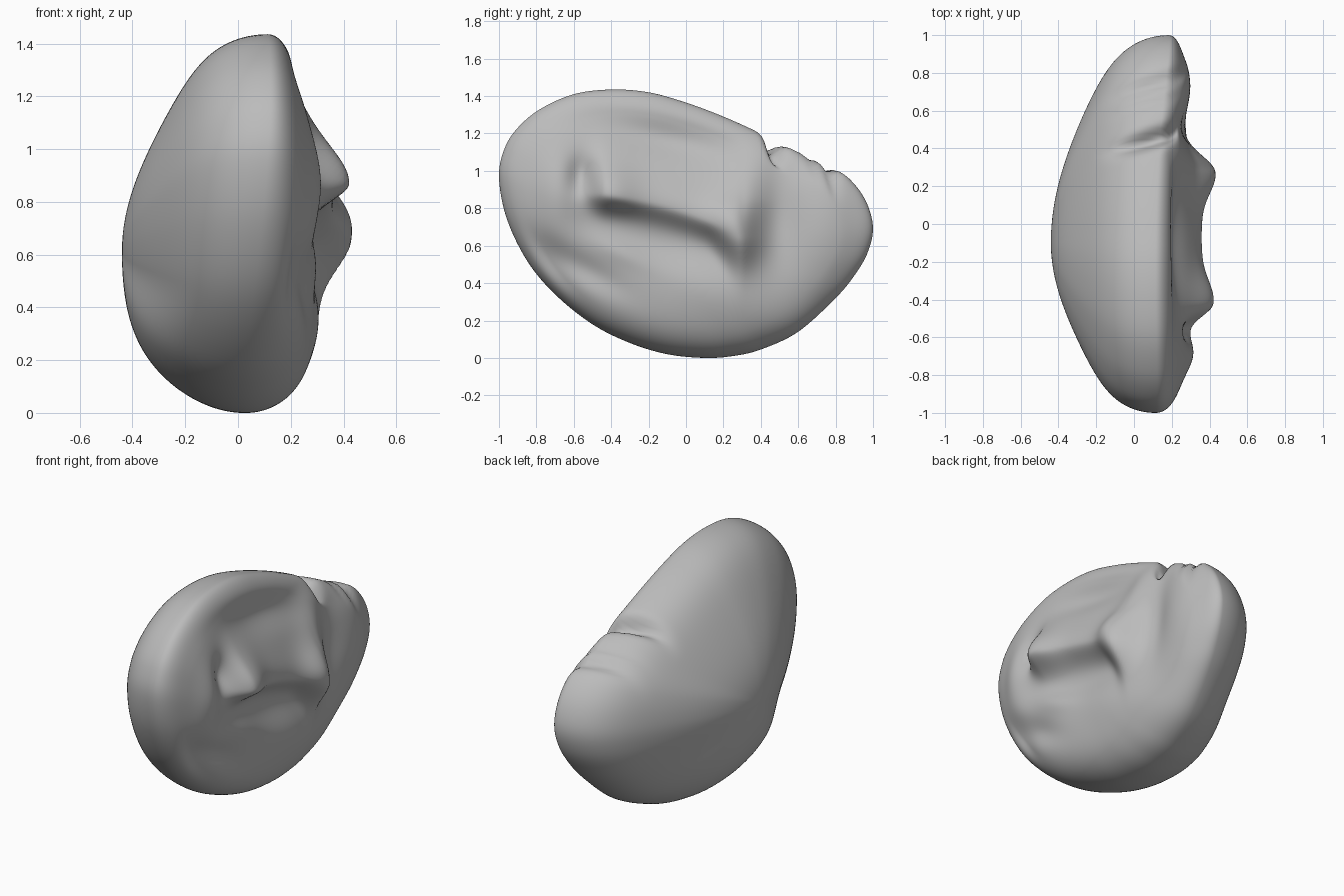
import bpy, bmesh, math
from mathutils import Vector

cube = bpy.data.objects.get("Cube")
if cube:
    bpy.data.objects.remove(cube)

CENTRE = Vector((-0.1, 0.61))
# Side outline of the shell as (y, z), without the creases
OUTLINE = [(-1, .97), (-.97, 1.12), (-.9, 1.23), (-.78, 1.33), (-.6, 1.41), (-.4, 1.435),
           (-.2, 1.42), (0, 1.365), (.2, 1.29), (.4, 1.2), (.6, 1.1), (.8, 1.01), (.9, .93),
           (.97, .82), (1, .69), (.97, .56), (.9, .44), (.8, .32), (.6, .14), (.4, .045),
           (.25, .01), (.1, 0), (-.1, .02), (-.3, .08), (-.5, .18), (-.7, .34), (-.85, .52),
           (-.96, .75)]


def smooth_loop(points, steps=12):
    """Closed Catmull-Rom loop, returned as sorted (angle, radius) pairs."""
    pts = [Vector(p) - CENTRE for p in points]
    n, out = len(pts), []
    for i in range(n):
        a, b, c, d = (pts[(i + k) % n] for k in (-1, 0, 1, 2))
        for j in range(steps):
            t = j / steps
            p = b + (c - a) * t / 2 + (2 * a - 5 * b + 4 * c - d) * t**2 / 2 \
                + (3 * b - a - 3 * c + d) * t**3 / 2
            out.append((math.atan2(p.y, p.x), p.length))
    out.sort()
    first, last = out[0], out[-1]
    return [(last[0] - math.tau, last[1])] + out + [(first[0] + math.tau, first[1])]


LOOP = smooth_loop(OUTLINE)


def radius(angle):
    for (a, ra), (b, rb) in zip(LOOP, LOOP[1:]):
        if a <= angle <= b:
            return ra + (rb - ra) * (angle - a) / max(b - a, 1e-9)
    return LOOP[0][1]


def bell(v, mid, width):
    return math.exp(-((v - mid) / width) ** 2 / 2)


def step(v, lo, hi):
    t = min(max((v - lo) / (hi - lo), 0), 1)
    return t * t * (3 - 2 * t)


# Soft dips and swells on the open face: y, z, width y, width z, tilt, height
SWELLS = [(-.1, 1.17, .25, .075, -.2, -.055),  # hollow under the upper rim
          (-.56, .98, .045, .07, 0, -.045),    # notch beside the ridge end
          (-.69, .88, .08, .16, 0, .04),       # swollen edge beyond the notch
          (-.12, .62, .25, .09, -.2, -.035),   # hollow under the ridge
          (.5, .74, .08, .19, 0, -.035),       # groove beyond the knob
          (.76, .75, .1, .25, 0, .02),         # swollen edge beyond the groove
          (.15, .36, .18, .11, -.3, .02),      # gentle swell under the knob
          (-.35, .57, .12, .05, -.4, .02),     # small lower fold
          (-.55, .48, .15, .06, -.5, -.035),
          (-.72, .48, .09, .1, -.8, -.03)]     # leaner lower edge


def swell(y, z):
    return sum(h * bell(y, a, w) * bell(z, b + tilt * (y - a), v)
               for a, b, w, v, tilt, h in SWELLS)


def ridge(y, z):
    """Shelf-like ridge, steep below, with a raised knob at each end."""
    t = min(max((y + .5) / .8, 0), 1)
    crest = .88 - .05 * t - .18 * t * t
    height = .085 + .06 * bell(y, -.4, .1) + .065 * bell(y, .27, .1)
    below = .06 + .06 * step(y, .1, .3)
    across = bell(z, crest, .13 if z > crest else below)
    along = bell(y, -.42, .08) if y < -.42 else bell(y, .27, .1) if y > .27 else 1
    # spur climbing from the far knob to the upper edge
    spur = .04 * bell(y, .28 + .2 * (z - .65), .09) * step(z, .65, .85) * step(1.2, z, 1.3)
    return height * across * along + spur


# Creases over the shell edge: y, width, depth
CREASES = [(.47, .03, .085), (.66, .02, .015), (.755, .026, .035)]


def shape(co):
    """Map a point of the unit sphere (pole = shell axis) onto the shell."""
    s = min(math.hypot(co.x, co.y), 1)
    angle = math.atan2(co.y, co.x)
    r = radius(angle) * s
    y, z = CENTRE.x + r * math.cos(angle), CENTRE.y + r * math.sin(angle)
    rim = .02 + .045 * y + .07 * z + .07 * y * y
    if co.z > 0:
        rise = .22 - .1 * (z - CENTRE.y) - .04 * y - .02 * y * y
        x = rim + rise * co.z * math.sqrt(1 + s * s)
        x += (1 - step(s, .84, 1)) * (ridge(y, z) + swell(y, z))
        mask = step(s, .8, .98)
    else:
        # rounder towards the underside, leaner elsewhere
        lean = .13 - .19 * step(-math.sin(angle), .2, 1)
        x = rim - (.44 + rim) * abs(co.z) * (1 - 4 * lean * s * s * (1 - s * s))
        mask = step(x, -.22, .1)
    # press the creases in towards the axis
    mask *= step(z, .75, .9)
    press = mask * sum(d * bell(y, a + .3 * (x - .15), w) for a, w, d in CREASES)
    inward = Vector((0, -.3, -.95)) * press
    return Vector((x, y, z)) + inward


# Shell body: one dense sphere reshaped into domed back and sculpted face
bm = bmesh.new()
bmesh.ops.create_uvsphere(bm, u_segments=220, v_segments=160, radius=1)
for v in bm.verts:
    v.co = shape(v.co)
for f in bm.faces:
    f.smooth = True
bmesh.ops.recalc_face_normals(bm, faces=bm.faces)
mesh = bpy.data.meshes.new("shell_body")
bm.to_mesh(mesh)
bm.free()
shell = bpy.data.objects.new("shell_body", mesh)
bpy.context.collection.objects.link(shell)

# Plain grey surface
grey = bpy.data.materials.new("plain_grey")
grey.use_nodes = True
colour = (.5, .5, .5, 1)
grey.diffuse_color = colour
grey.node_tree.nodes["Principled BSDF"].inputs["Base Color"].default_value = colour
mesh.materials.append(grey)
